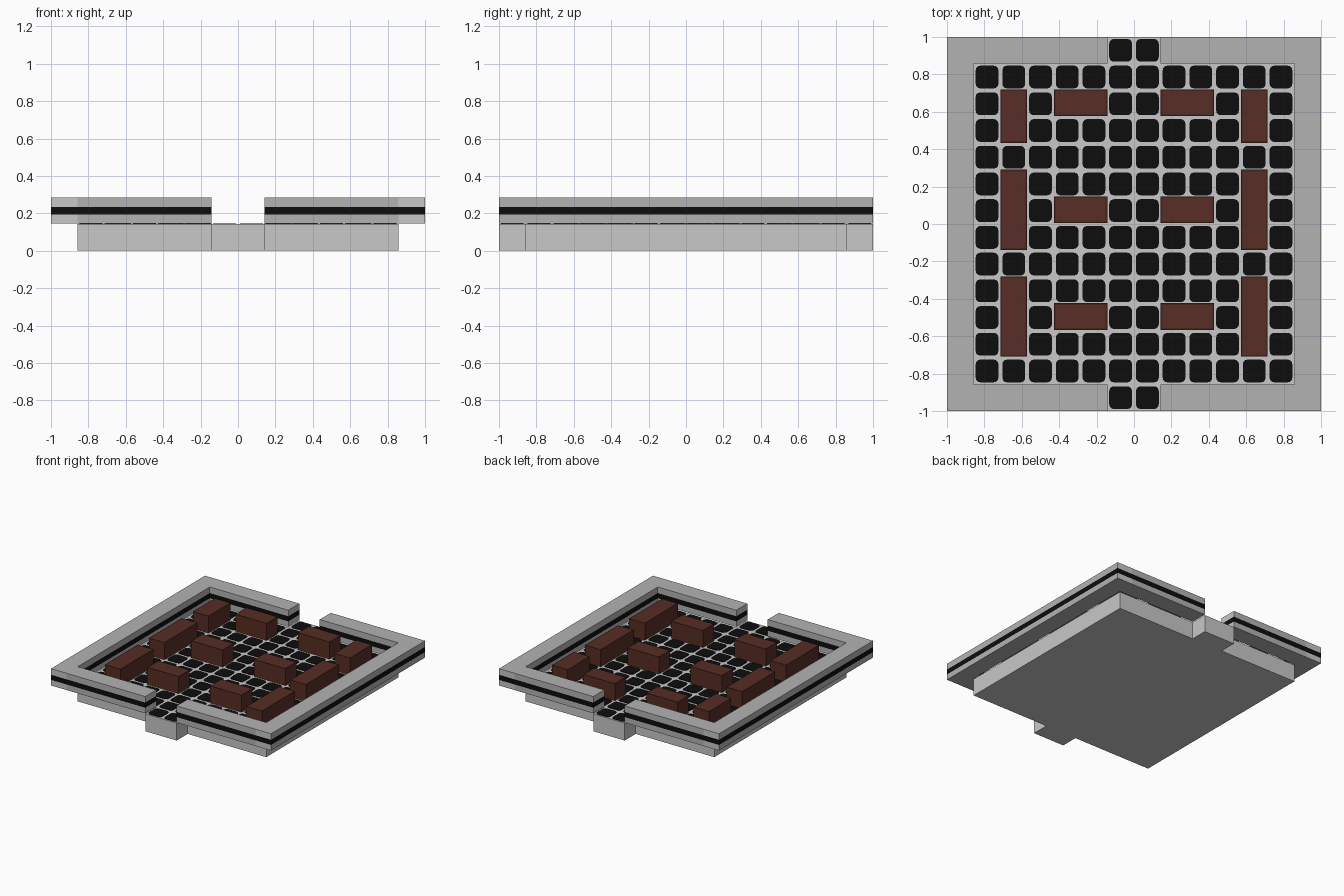
import bpy, bmesh, math

if "Cube" in bpy.data.objects:
    bpy.data.objects.remove(bpy.data.objects["Cube"])

U = 1 / 7                      # layout module
FLOOR, BASE, TOP = U, 0.147, 0.285


def material(name, rgb):
    m = bpy.data.materials.new(name)
    m.diffuse_color = (*rgb, 1)
    m.use_nodes = True
    m.node_tree.nodes["Principled BSDF"].inputs["Base Color"].default_value = m.diffuse_color
    return m


LIGHT = material("light stone", (0.58, 0.58, 0.58))
GREY = material("grey stone", (0.45, 0.45, 0.45))
BLACK = material("black", (0.004, 0.004, 0.004))
BROWN = material("brown wood", (0.098, 0.026, 0.018))
DARK = material("dark brown edge", (0.06, 0.016, 0.012))


def finish(name, bm, mats):
    bmesh.ops.recalc_face_normals(bm, faces=bm.faces)
    me = bpy.data.meshes.new(name)
    bm.to_mesh(me)
    bm.free()
    for m in mats:
        me.materials.append(m)
    ob = bpy.data.objects.new(name, me)
    bpy.context.collection.objects.link(ob)
    return ob


def stack(outline, levels):
    """Closed prism over an outline, cut at the given heights."""
    bm = bmesh.new()
    rings = [[bm.verts.new((x, y, z)) for x, y in outline] for z in levels]
    n = len(outline)
    for k in range(len(levels) - 1):
        for i in range(n):
            j = (i + 1) % n
            bm.faces.new((rings[k][i], rings[k][j], rings[k + 1][j], rings[k + 1][i]))
    bm.faces.new(rings[0][::-1])
    bm.faces.new(rings[-1])
    bm.normal_update()
    return bm


def rect(x0, x1, y0, y1):
    return [(x0, y0), (x1, y0), (x1, y1), (x0, y1)]


# Floor slabs; the middle one runs out through both gateways
for i, (a, b, y) in enumerate([(-6, -1, 6), (-1, 1, 7), (1, 3, 6), (3, 5, 6), (5, 6, 6)]):
    finish(f"floor_slab_{i + 1}", stack(rect(a * U, b * U, -y * U, y * U), [0, FLOOR]), [LIGHT])


# Walls with a black band all round and paler end faces
def wall(name, x0, x1, y0, y1):
    bm = stack(rect(x0, x1, y0, y1), [BASE, 0.193, 0.235, TOP])
    along_y = (y1 - y0) > (x1 - x0)
    for f in bm.faces:
        z = f.calc_center_median().z
        end = abs(f.normal.y if along_y else f.normal.x) > 0.9
        if abs(f.normal.z) < 0.5 and 0.193 < z < 0.235:
            f.material_index = 1
        elif end:
            f.material_index = 2
    finish(name, bm, [GREY, BLACK, LIGHT])


wall("left_wall", -1, -6 * U, -1, 1)
wall("right_wall", 6 * U, 1, -1, 1)
for side, y0, y1 in (("front", -1, -6 * U), ("back", 6 * U, 1)):
    wall(side + "_wall_left", -6 * U, -U, y0, y1)
    wall(side + "_wall_right", U, 6 * U, y0, y1)


# Benches: wooden blocks with a darker rim on top
benches = []
for s in (-1, 1):
    for y0, y1 in ((3, 5), (-1, 2), (-5, -2)):
        benches.append((*sorted((s * 4, s * 5)), y0, y1))
    for y0 in (4, 0, -4):
        benches.append((*sorted((s, s * 3)), y0, y0 + 1))
for i, (x0, x1, y0, y1) in enumerate(benches):
    d = 0.005
    bm = stack(rect(x0 * U, x1 * U, y0 * U + d, y1 * U + d), [FLOOR, 0.283])
    top = [f for f in bm.faces if f.normal.z > 0.9]
    rim = bmesh.ops.inset_region(bm, faces=top, thickness=0.013)["faces"]
    for f in rim:
        f.material_index = 1
    finish(f"bench_{i + 1}", bm, [BROWN, DARK])


# Paving: rounded black tiles, left out under the benches
def rounded(cx, cy, h, r):
    pts = []
    for q, (sx, sy) in enumerate(((1, 1), (-1, 1), (-1, -1), (1, -1))):
        for k in range(4):
            a = math.pi / 2 * (q + k / 3)
            pts.append((cx + sx * (h - r) + r * math.cos(a), cy + sy * (h - r) + r * math.sin(a)))
    return pts


paving = bmesh.new()
for i in range(-6, 6):
    for j in range(-7, 7):
        if j in (-7, 6) and i not in (-1, 0):
            continue
        if any(a <= i < b and c <= j < d for a, b, c, d in benches):
            continue
        pts = rounded((i + 0.5) * U, (j + 0.5) * U, 0.061, 0.025)
        lo = [paving.verts.new((x, y, FLOOR - 0.001)) for x, y in pts]
        hi = [paving.verts.new((x, y, FLOOR + 0.003)) for x, y in pts]
        paving.faces.new(hi)
        paving.faces.new(lo[::-1])
        for k in range(len(pts)):
            m = (k + 1) % len(pts)
            paving.faces.new((lo[k], lo[m], hi[m], hi[k]))
finish("paving_tiles", paving, [BLACK])
